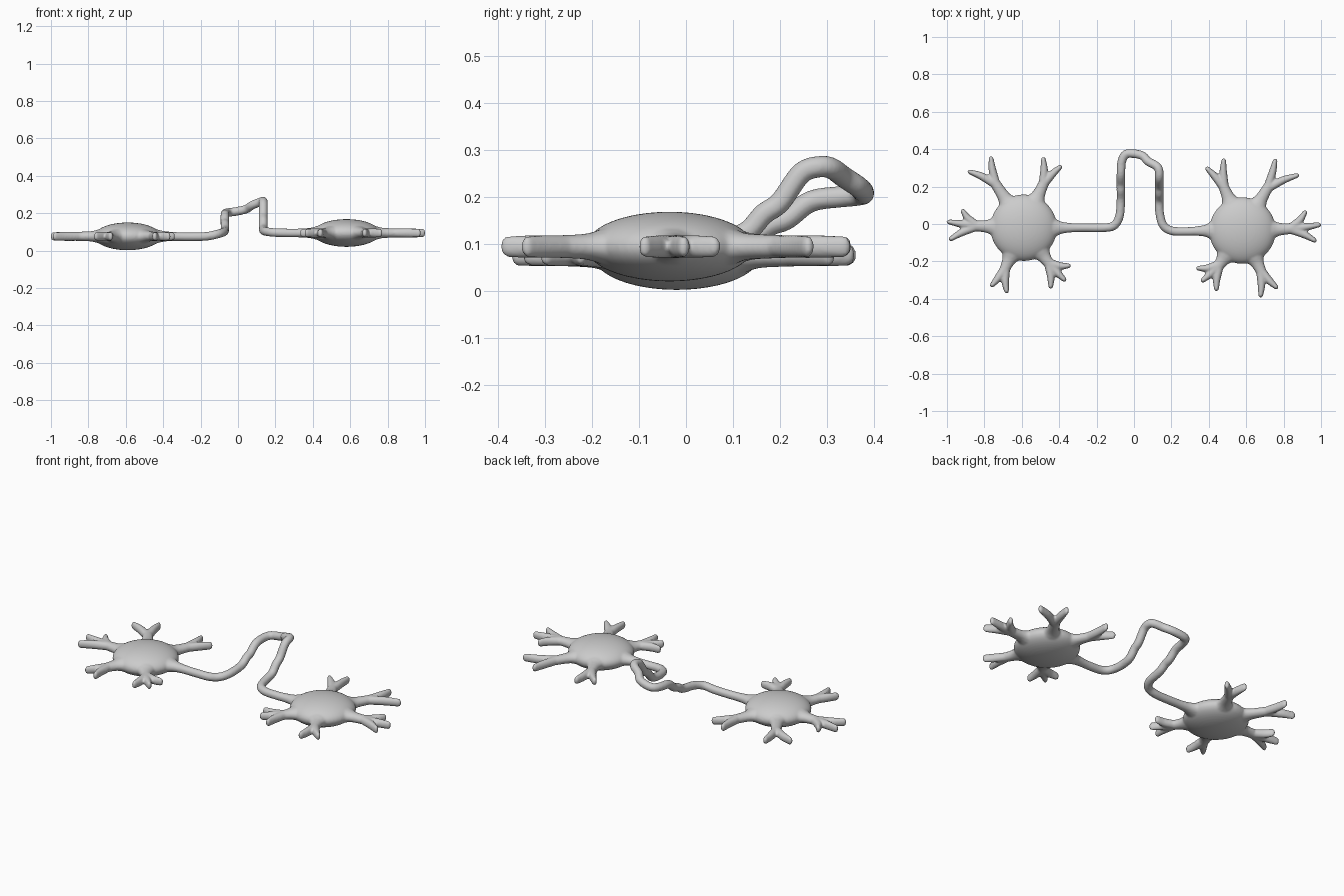
import bpy, bmesh, math
from mathutils import Vector, Matrix

bm = bmesh.new()
SIDES = 14


def spline(pts, steps=6):
    """Catmull-Rom through points of (x, y, z, half width, half height)."""
    p = [Vector(q) for q in pts]
    p = [p[0] * 2 - p[1]] + p + [p[-1] * 2 - p[-2]]
    out = []
    for a, b, c, d in zip(p, p[1:], p[2:], p[3:]):
        for i in range(steps):
            t = i / steps
            out.append((b * 2 + (c - a) * t + (a * 2 - b * 5 + c * 4 - d) * t * t
                        + (b * 3 - a - c * 3 + d) * t ** 3) * 0.5)
    return out + [p[-2]]


def tube(pts):
    """Closed tapered tube with an elliptical section and a rounded tip."""
    samples = spline(pts)
    frames = []
    for i, s in enumerate(samples):
        a, b = samples[max(i - 1, 0)], samples[min(i + 1, len(samples) - 1)]
        frames.append((Vector(s[:3]), Vector((b - a)[:3]).normalized(), s[3], s[4]))
    pos, tan, w, h = frames[-1]
    for ang in (30, 60, 80):
        r = math.radians(ang)
        frames.append((pos + tan * w * math.sin(r), tan, w * math.cos(r), h * math.cos(r)))
    rings = []
    for pos, tan, w, h in frames:
        side = tan.cross(Vector((0, 0, 1))).normalized()
        up = side.cross(tan)
        rings.append([bm.verts.new(pos + side * w * math.cos(k * math.tau / SIDES)
                                   + up * h * math.sin(k * math.tau / SIDES))
                      for k in range(SIDES)])
    for r0, r1 in zip(rings, rings[1:]):
        for k in range(SIDES):
            n = (k + 1) % SIDES
            bm.faces.new((r0[k], r0[n], r1[n], r1[k]))
    bm.faces.new(rings[0][::-1])
    bm.faces.new(rings[-1])


def neuron(cx, cy, cz, dendrites):
    # lens-shaped cell body
    bmesh.ops.create_uvsphere(bm, u_segments=48, v_segments=24, radius=1,
                              matrix=Matrix.Translation((cx, cy, cz))
                              @ Matrix.Diagonal((0.178, 0.178, 0.074, 1)))
    c = Vector((cx, cy))
    for fork, tips in dendrites:
        # flared trunk
        f = Vector(fork)
        d = (f - c).normalized()
        trunk = [(0.11, 0.095, 0.05), (0.155, 0.06, 0.038), (0.195, 0.036, 0.028)]
        pts = [(*(c + d * r), cz, w, h) for r, w, h in trunk]
        tube(pts + [(*f, cz, 0.027, 0.025)])
        # pointed twigs
        for tip in tips:
            t = Vector(tip)
            u = (t - f).normalized()
            s = f - d * 0.025
            m = f.lerp(t, 0.45)
            tube([(*s, cz, 0.024, 0.024), (*m, cz, 0.021, 0.025),
                  (*(t - u * 0.011), cz, 0.013, 0.023)])


LEFT = [((-0.75, 0.23), [(-0.765, 0.36), (-0.888, 0.283)]),
        ((-0.477, 0.23), [(-0.485, 0.357), (-0.387, 0.312)]),
        ((-0.86, -0.01), [(-0.92, 0.077), (-1.0, 0.013), (-0.988, -0.085)]),
        ((-0.695, -0.25), [(-0.765, -0.335), (-0.68, -0.37)]),
        ((-0.445, -0.225), [(-0.338, -0.223), (-0.365, -0.305), (-0.445, -0.345)])]
RIGHT = [((0.475, 0.21), [(0.385, 0.303), (0.48, 0.35)]),
         ((0.725, 0.21), [(0.757, 0.348), (0.882, 0.263)]),
         ((0.855, -0.025), [(0.92, 0.07), (1.0, -0.003), (0.975, -0.093)]),
         ((0.685, -0.265), [(0.677, -0.392), (0.768, -0.345)]),
         ((0.445, -0.235), [(0.333, -0.237), (0.36, -0.308), (0.44, -0.358)])]
neuron(-0.59, -0.02, 0.076, LEFT)
neuron(0.58, -0.035, 0.094, RIGHT)

# looping axon, flared where it meets both bodies
R = 0.0235
path = [(-0.26, -0.02, 0.074), (-0.17, -0.02, 0.076), (-0.11, -0.01, 0.088),
        (-0.078, 0.04, 0.099), (-0.07, 0.13, 0.112), (-0.07, 0.18, 0.14),
        (-0.07, 0.215, 0.153), (-0.07, 0.265, 0.19), (-0.066, 0.33, 0.2),
        (-0.048, 0.37, 0.204), (-0.01, 0.377, 0.209), (0.045, 0.365, 0.222),
        (0.075, 0.335, 0.242), (0.12, 0.31, 0.26), (0.134, 0.285, 0.264),
        (0.135, 0.245, 0.25), (0.135, 0.2, 0.188), (0.135, 0.165, 0.163),
        (0.135, 0.125, 0.122), (0.137, 0.06, 0.107), (0.155, -0.005, 0.101),
        (0.2, -0.036, 0.096), (0.28, -0.04, 0.094)]
tube([(-0.48, -0.02, 0.076, 0.095, 0.05), (-0.435, -0.02, 0.076, 0.06, 0.038),
      (-0.39, -0.02, 0.076, 0.034, 0.028), (-0.33, -0.02, 0.075, 0.025, 0.024)]
     + [(*p, R, R) for p in path]
     + [(0.33, -0.038, 0.094, 0.025, 0.024), (0.385, -0.036, 0.094, 0.034, 0.028),
        (0.425, -0.035, 0.094, 0.06, 0.038), (0.47, -0.035, 0.094, 0.095, 0.05)])

bmesh.ops.recalc_face_normals(bm, faces=bm.faces)
mesh = bpy.data.meshes.new("linked_neurons")
bm.to_mesh(mesh)
bm.free()
obj = bpy.data.objects.new("linked_neurons", mesh)
bpy.context.collection.objects.link(obj)

# fuse all parts into one soft skin
rm = obj.modifiers.new("fuse", 'REMESH')
rm.mode = 'VOXEL'
rm.voxel_size = 0.006
rm.use_smooth_shade = True
sm = obj.modifiers.new("soften", 'SMOOTH')
sm.factor = 0.5
sm.iterations = 6
